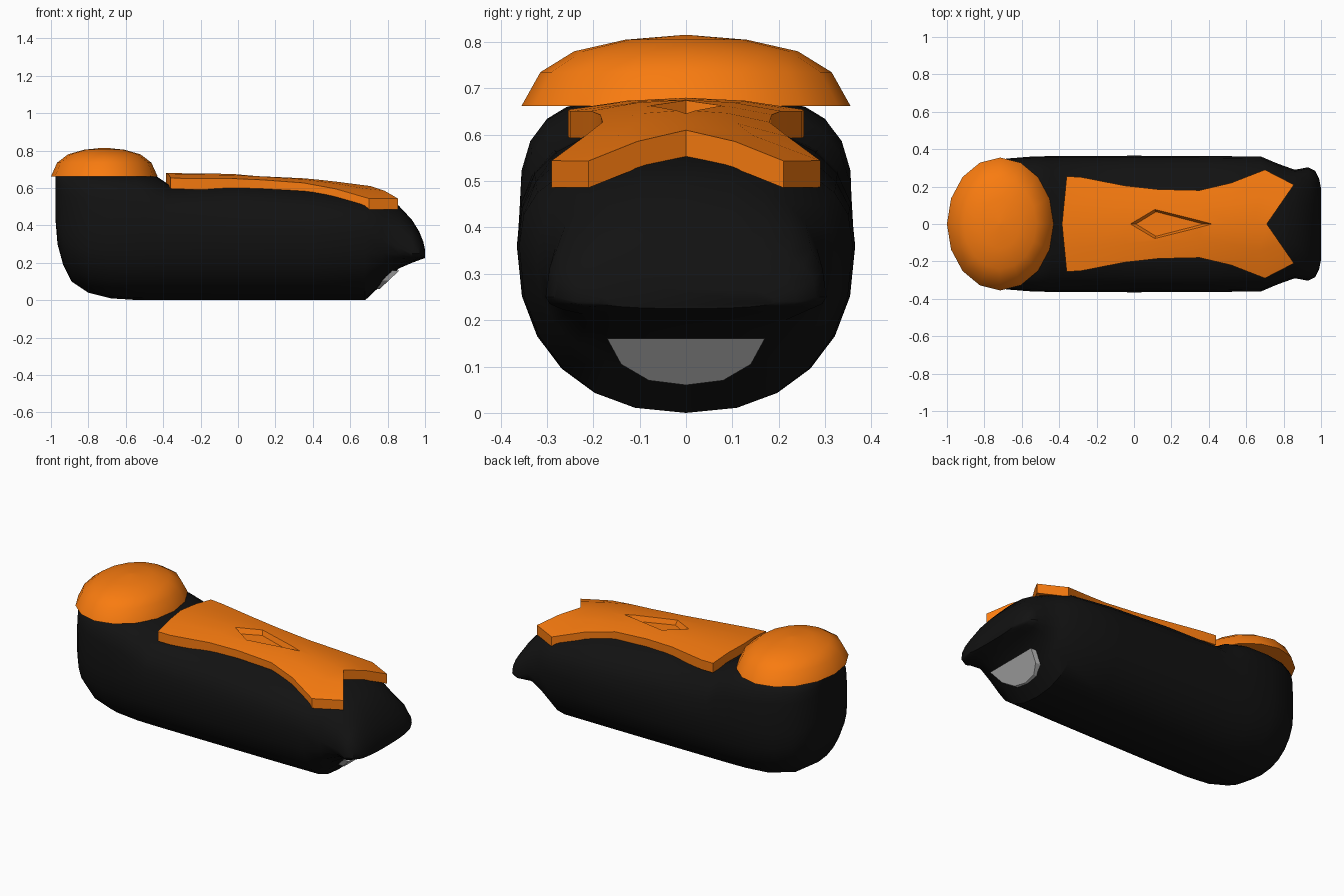
import bpy, bmesh, math

if "Cube" in bpy.data.objects:
    bpy.data.objects.remove(bpy.data.objects["Cube"])


def material(name, color):
    m = bpy.data.materials.new(name)
    m.diffuse_color = (*color, 1)
    m.use_nodes = True
    m.node_tree.nodes["Principled BSDF"].inputs["Base Color"].default_value = m.diffuse_color
    return m


BLACK = material("black", (0.006, 0.006, 0.006))
ORANGE = material("orange", (0.95, 0.2, 0.005))


def make(name, verts, faces, mat=None, angle=None):
    me = bpy.data.meshes.new(name)
    me.from_pydata(verts, [], faces)
    bm = bmesh.new()
    bm.from_mesh(me)
    bmesh.ops.remove_doubles(bm, verts=bm.verts, dist=1e-5)
    bmesh.ops.recalc_face_normals(bm, faces=bm.faces)
    bm.to_mesh(me)
    bm.free()
    ob = bpy.data.objects.new(name, me)
    bpy.context.collection.objects.link(ob)
    if mat:
        me.materials.append(mat)
    if angle:
        bpy.ops.object.select_all(action='DESELECT')
        ob.select_set(True)
        bpy.context.view_layer.objects.active = ob
        bpy.ops.object.shade_smooth_by_angle(angle=math.radians(angle))
    return ob


def loft(rings):
    """Closed rings joined in order, with both ends filled."""
    n = len(rings[0])
    verts = [p for r in rings for p in r]
    faces = [(i * n + j, i * n + (j + 1) % n, (i + 1) * n + (j + 1) % n, (i + 1) * n + j)
             for i in range(len(rings) - 1) for j in range(n)]
    faces += [tuple(range(n)), tuple(range(len(verts) - n, len(verts)))]
    return verts, faces


def section(x, w, bottom, mid, top, power):
    """Cross-section: rounded belly below mid, boxier shoulders above."""
    ring, seg = [], 24
    for i in range(seg):
        a = 2 * math.pi * i / seg
        c, s = math.cos(a), math.sin(a)
        p = 2 / (power if s > 0 else 2.25)
        y = math.copysign(abs(c) ** p, c) * w if abs(c) > 1e-6 else 0
        h = abs(s) ** p if abs(s) > 1e-6 else 0
        z = mid + h * (top - mid) if s > 0 else mid - h * (mid - bottom)
        ring.append((x, y, z))
    return ring


# Body: x, half width, bottom, widest height, top, shoulder squareness
stations = [
    (-.975, .09, .42, .46, .68, 5), (-.965, .15, .3, .42, .68, 5),
    (-.935, .21, .19, .38, .68, 5), (-.89, .265, .1, .37, .68, 5),
    (-.8, .318, .04, .36, .68, 5), (-.68, .35, .01, .36, .68, 4.5),
    (-.54, .361, .001, .36, .68, 4), (-.44, .363, 0, .36, .665, 3.3),
    (-.38, .364, 0, .36, .625, 2.8), (0, .365, 0, .36, .625, 2.6),
    (.4, .364, 0, .36, .6, 2.5), (.68, .36, 0, .36, .56, 2.5),
    (.77, .322, .085, .32, .54, 2.5), (.86, .29, .17, .28, .505, 2.5),
    (.93, .303, .2, .25, .43, 2.5), (.97, .283, .215, .25, .365, 2.5),
    (.99, .24, .222, .24, .315, 2.5), (1.0, .19, .225, .24, .27, 2.5),
]
make("body", *loft([section(*s) for s in stations]), BLACK, 35)

# Domed cap over the rear
rings = [[(-.715 + .285 * r * math.cos(2 * math.pi * i / 16),
           .355 * r * math.sin(2 * math.pi * i / 16), z) for i in range(16)]
         for r, z in [(1, .662), (.885, .735), (.68, .78), (.37, .805), (.03, .815)]]
make("domed_cap", *loft(rings), ORANGE, 40)


# Top plate: outline stations are centre x, edge x, edge half width
def plate_z(x, y):
    pts = [(-.39, .68), (0, .675), (.4, .65), (.71, .61), (.86, .578)]
    for (x0, z0), (x1, z1) in zip(pts, pts[1:]):
        if x <= x1:
            break
    k = .38 + .42 * min(1, max(0, (x + .38) / .7))
    return z0 + (z1 - z0) * (x - x0) / (x1 - x0) - k * y * y


outline = [(-.385, -.36, .255), (-.3, -.28, .25), (-.05, -.05, .205), (.13, .13, .185),
           (.35, .35, .18), (.52, .52, .22), (.64, .7, .29), (.71, .855, .21)]
rings = []
for cx, ex, ey in outline:
    row = [(cx + (ex - cx) * abs(t), ey * t) for t in (-1, -.5, 0, .5, 1)]
    rings.append([(x, y, plate_z(x, y)) for x, y in row]
                 + [(x, y, plate_z(x, y) - .058) for x, y in reversed(row)])
verts, faces = loft(rings)
# End walls as quads so the curved ends fill cleanly
faces = faces[:-2]
for base in (0, len(verts) - 10):
    faces += [tuple(base + k for k in (j, j + 1, 8 - j, 9 - j)) for j in range(4)]
plate = make("top_plate", verts, faces, ORANGE, 20)


# Diamond recess in the plate, with sloping walls
def diamond(s, dz):
    pts = [(-.02, 0), (.11, -.08), (.42, 0), (.11, .08)]
    return [(.15 + (x - .15) * s, y * s, plate_z(.15 + (x - .15) * s, 0) + dz) for x, y in pts]


cutter = make("recess_cutter", *loft([diamond(.82, -.032), diamond(1, 0), diamond(1.05, .03)]), ORANGE)
cutter.hide_render = True
cutter.hide_viewport = True
cut = plate.modifiers.new("recess", 'BOOLEAN')
cut.operation = 'DIFFERENCE'
cut.solver = 'EXACT'
cut.object = cutter

# Grey half-round panel on the sloped underside of the nose
half = [(.17, .16), (.14, .105), (.08, .07), (0, .06)]
half += [(-y, z) for y, z in reversed(half[:-1])]
make("underside_panel", *loft([[(.694 + 1.06 * z - d, y, z) for y, z in half] for d in (0, .05)]))
